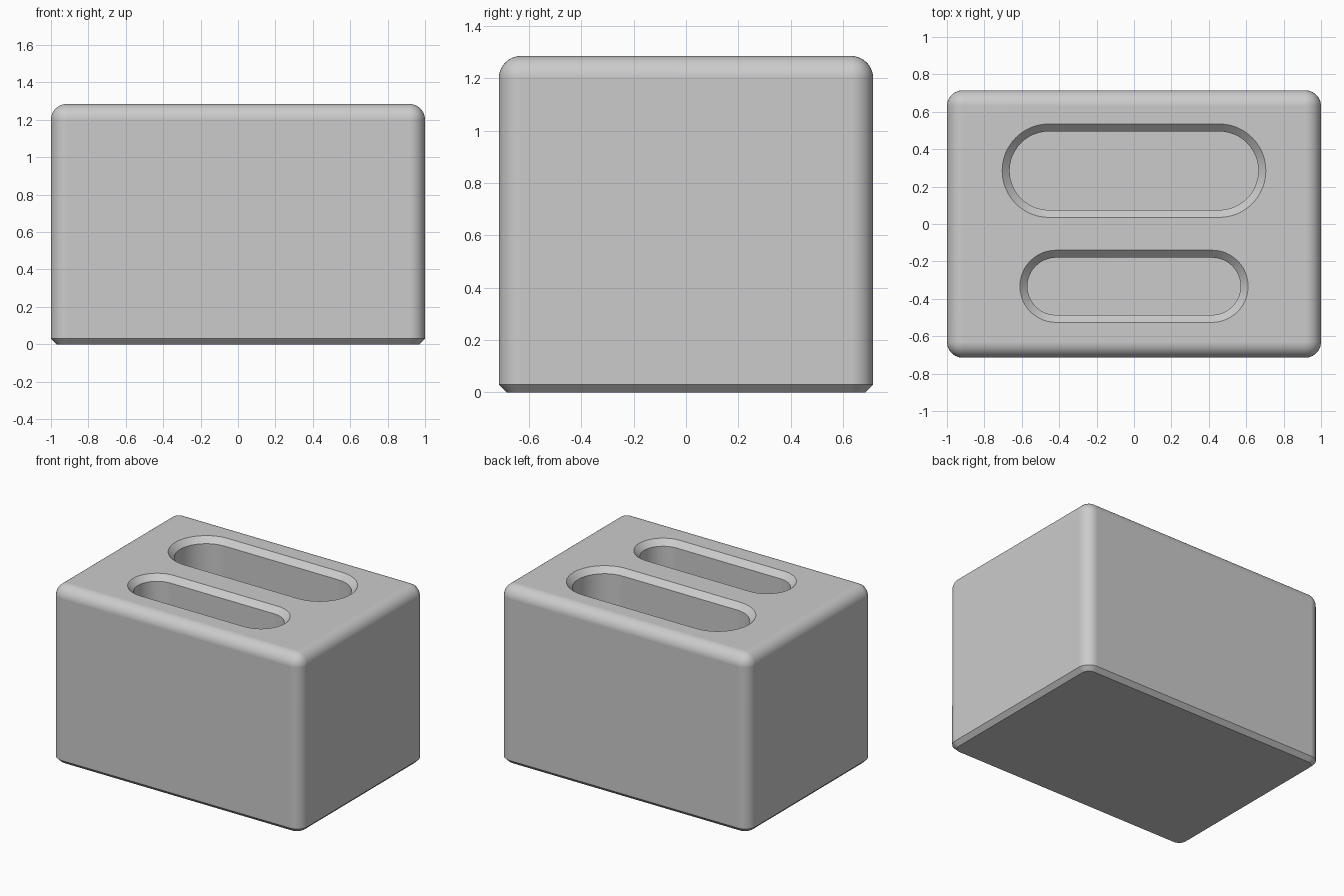
import bpy, bmesh, math

cube = bpy.data.objects.get("Cube")
if cube:
    bpy.data.objects.remove(cube, do_unlink=True)

WIDTH, DEPTH, HEIGHT = 2.0, 1.43, 1.285
ROUND, FOOT, LIP, FLOOR = 0.085, 0.03, 0.04, 0.25

grey = bpy.data.materials.new("light grey")
grey.use_nodes = True
grey.diffuse_color = (0.6, 0.6, 0.6, 1)
grey.node_tree.nodes["Principled BSDF"].inputs["Base Color"].default_value = (0.6, 0.6, 0.6, 1)


def make_object(name, bm):
    bmesh.ops.recalc_face_normals(bm, faces=bm.faces)
    mesh = bpy.data.meshes.new(name)
    bm.to_mesh(mesh)
    bm.free()
    mesh.materials.append(grey)
    obj = bpy.data.objects.new(name, mesh)
    bpy.context.collection.objects.link(obj)
    return obj


def slot_ring(bm, y, half, radius, z, steps=24):
    """One stadium-shaped ring of vertices."""
    ring = []
    for side in (1, -1):
        for i in range(steps + 1):
            a = math.pi * (i / steps - 0.5)
            ring.append(bm.verts.new((side * (half + radius * math.cos(a)),
                                      y + side * radius * math.sin(a), z)))
    return ring


def slot_cutter(name, y, half, radius):
    """Deep pocket with a chamfered mouth."""
    bm = bmesh.new()
    levels = [(FLOOR, radius - LIP), (HEIGHT - LIP, radius - LIP),
              (HEIGHT + LIP, radius + LIP)]
    rings = [slot_ring(bm, y, half, r, z) for z, r in levels]
    bm.faces.new(rings[0])
    bm.faces.new(rings[-1])
    for low, high in zip(rings, rings[1:]):
        for i in range(len(low)):
            j = (i + 1) % len(low)
            bm.faces.new((low[i], low[j], high[j], high[i]))
    obj = make_object(name, bm)
    obj.hide_render = True
    return obj


# Block: rounded sides and top, chamfered foot
bm = bmesh.new()
bmesh.ops.create_cube(bm, size=1)
for v in bm.verts:
    v.co = (v.co.x * WIDTH, v.co.y * DEPTH, (v.co.z + 0.5) * HEIGHT)
upper = [e for e in bm.edges if max(v.co.z for v in e.verts) > 0.1]
bmesh.ops.bevel(bm, geom=upper, offset=ROUND, offset_type='OFFSET',
                segments=10, profile=0.5, affect='EDGES')
foot = [e for e in bm.edges if all(v.co.z < 0.001 for v in e.verts)]
bmesh.ops.bevel(bm, geom=foot, offset=FOOT, offset_type='OFFSET',
                segments=1, profile=0.5, affect='EDGES')
block = make_object("slotted_block", bm)

bpy.ops.object.select_all(action='DESELECT')
bpy.context.view_layer.objects.active = block
block.select_set(True)

# Two long pockets in the top
for name, y, half, radius in (("large_slot", 0.285, 0.455, 0.25),
                              ("small_slot", -0.333, 0.417, 0.193)):
    cutter = slot_cutter(name, y, half, radius)
    cut = block.modifiers.new(name, 'BOOLEAN')
    cut.operation = 'DIFFERENCE'
    cut.solver = 'EXACT'
    cut.object = cutter
    bpy.ops.object.modifier_apply(modifier=cut.name)
    bpy.data.objects.remove(cutter, do_unlink=True)

# Smooth curves, crisp chamfers, flat large faces
bpy.ops.object.shade_smooth_by_angle(angle=math.radians(30))
weighted = block.modifiers.new("flat faces", 'WEIGHTED_NORMAL')
weighted.keep_sharp = True
